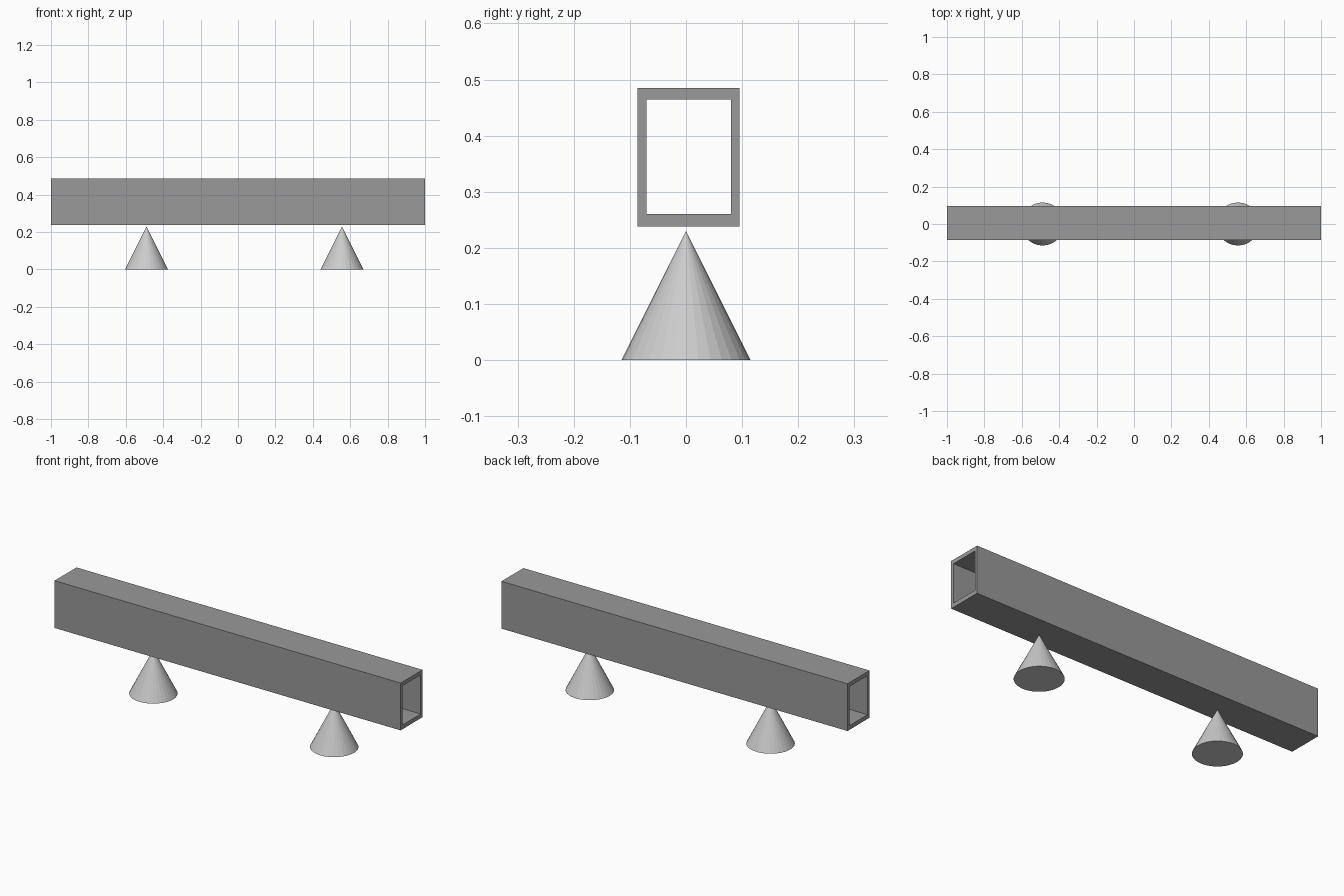
import bpy, bmesh

if "Cube" in bpy.data.objects:
    bpy.data.objects.remove(bpy.data.objects["Cube"])

Y0, Y1, Z0, Z1 = -0.086, 0.095, 0.238, 0.485      # outer section
IY0, IY1, IZ0, IZ1 = -0.070, 0.080, 0.260, 0.464  # inner section


def rect(y0, y1, z0, z1):
    return [(y0, z0), (y1, z0), (y1, z1), (y0, z1)]


def grey(name, value):
    mat = bpy.data.materials.new(name)
    mat.diffuse_color = (value, value, value, 1)
    mat.use_nodes = True
    mat.node_tree.nodes["Principled BSDF"].inputs["Base Color"].default_value = mat.diffuse_color
    return mat


dark, light = grey("dark_grey", 0.32), grey("light_grey", 0.64)

# Hollow rectangular beam, open at both ends
bm = bmesh.new()
rings = [[bm.verts.new((x, y, z)) for y, z in section]
         for section in (rect(Y0, Y1, Z0, Z1), rect(IY0, IY1, IZ0, IZ1))
         for x in (-1, 1)]
outer_l, outer_r, inner_l, inner_r = rings
for a, b in ((outer_l, outer_r), (outer_r, inner_r), (inner_r, inner_l), (inner_l, outer_l)):
    for i in range(4):
        j = (i + 1) % 4
        bm.faces.new((a[i], a[j], b[j], b[i]))
bmesh.ops.recalc_face_normals(bm, faces=bm.faces)
mesh = bpy.data.meshes.new("hollow_beam")
bm.to_mesh(mesh)
bm.free()
mesh.materials.append(dark)
bpy.context.collection.objects.link(bpy.data.objects.new("hollow_beam", mesh))

# Two cone supports
for name, x in (("left_support", -0.489), ("right_support", 0.556)):
    bpy.ops.mesh.primitive_cone_add(vertices=32, radius1=0.115, radius2=0,
                                    depth=0.23, location=(x, 0, 0.115))
    support = bpy.context.object
    support.name = name
    support.data.materials.append(light)
